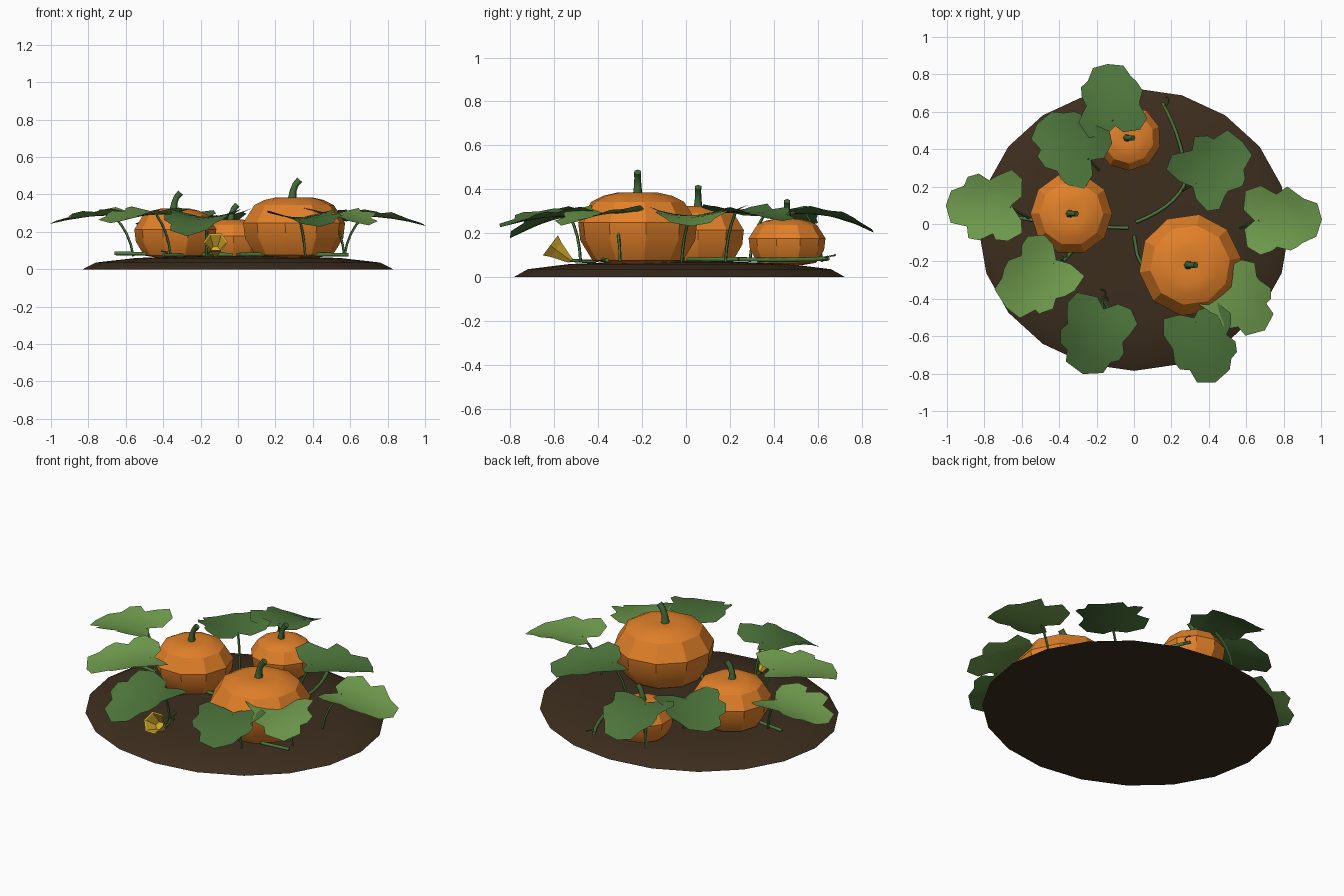
import bpy, bmesh, math, random
from mathutils import Vector

if "Cube" in bpy.data.objects:
    bpy.data.objects.remove(bpy.data.objects["Cube"])

random.seed(4)


def material(name, rgb):
    m = bpy.data.materials.new(name)
    m.diffuse_color = (*rgb, 1)
    m.use_nodes = True
    m.node_tree.nodes["Principled BSDF"].inputs["Base Color"].default_value = m.diffuse_color
    return m


SOIL = material("soil brown", (0.046, 0.027, 0.013))
ORANGE = material("pumpkin orange", (0.76, 0.217, 0.022))
STEM = material("stem green", (0.055, 0.14, 0.037))
VINE = material("vine green", (0.075, 0.19, 0.048))
LEAF = material("leaf green", (0.075, 0.18, 0.045))
LIGHT = material("light leaf green", (0.16, 0.33, 0.075))
YELLOW = material("flower yellow", (0.66, 0.41, 0.025))


def make(name, verts, faces, mat, smooth=None):
    """Mesh object; smooth is the angle in degrees above which edges stay sharp."""
    me = bpy.data.meshes.new(name)
    me.from_pydata([tuple(v) for v in verts], [], faces)
    bm = bmesh.new()
    bm.from_mesh(me)
    bmesh.ops.recalc_face_normals(bm, faces=bm.faces)
    bm.to_mesh(me)
    bm.free()
    me.materials.append(mat)
    ob = bpy.data.objects.new(name, me)
    bpy.context.collection.objects.link(ob)
    if smooth:
        for p in me.polygons:
            p.use_smooth = True
        me.set_sharp_from_angle(angle=math.radians(smooth))
    return ob


def rings_to_faces(count, n):
    return [(r * n + i, r * n + (i + 1) % n, (r + 1) * n + (i + 1) % n, (r + 1) * n + i)
            for r in range(count - 1) for i in range(n)]


def lathe(name, profile, n, mat, center, scale=(1, 1, 1), rot=0.0, smooth=None):
    """Revolve (radius, height) pairs, then cap both ends."""
    verts = []
    for r, z in profile:
        for i in range(n):
            a = rot + math.tau * i / n
            verts.append((center[0] + scale[0] * r * math.cos(a),
                          center[1] + scale[1] * r * math.sin(a),
                          center[2] + scale[2] * z))
    faces = rings_to_faces(len(profile), n)
    faces.append(tuple(range(n)))
    faces.append(tuple(range((len(profile) - 1) * n, len(profile) * n)))
    return make(name, verts, faces, mat, smooth)


def tube(name, pts, radii, mat, n=6):
    """Round tube through points, one radius per point."""
    pts = [Vector(p) for p in pts]
    verts = []
    for k, p in enumerate(pts):
        t = (pts[min(k + 1, len(pts) - 1)] - pts[max(k - 1, 0)]).normalized()
        side = t.cross(Vector((0.13, 0.99, 0.05))).normalized()
        up = t.cross(side)
        for i in range(n):
            a = math.tau * i / n
            verts.append(p + radii[k] * (math.cos(a) * side + math.sin(a) * up))
    faces = rings_to_faces(len(pts), n)
    faces += [tuple(range(n)), tuple(range(len(verts) - n, len(verts)))]
    return make(name, verts, faces, mat, 65)


def arc(a, b, c, steps=7):
    """Quadratic curve from a to c pulled towards b."""
    a, b, c = Vector(a), Vector(b), Vector(c)
    ts = [i / steps for i in range(steps + 1)]
    return [(1 - t) ** 2 * a + 2 * t * (1 - t) * b + t * t * c for t in ts]


# Soil mound
lathe("soil_mound", [(1, 0), (0.915, 0.036), (0.66, 0.06), (0.35, 0.07), (0.02, 0.072)],
      20, SOIL, (0, -0.03, 0), (0.83, 0.755, 1), 0, 30)

# Pumpkins: ten-sided bodies with a flat band, rounded tops and bent stems
BODY = [(0.40, 0), (0.76, 0.05), (0.965, 0.33), (1.0, 0.58), (0.78, 0.87),
        (0.58, 0.955), (0.34, 1.0), (0.08, 0.97)]
for name, x, y, z, r, h, s, rot in (
        ("large_pumpkin", 0.30, -0.22, 0.06, 0.275, 0.325, 1.0, 8),
        ("medium_pumpkin", -0.335, 0.055, 0.06, 0.219, 0.265, 0.92, 0),
        ("small_pumpkin", -0.03, 0.46, 0.055, 0.175, 0.21, 0.88, 20)):
    lathe(name, BODY, 10, ORANGE, (x, y, z), (r, r, h), math.radians(rot), 28.5)
    top = z + h - 0.012
    tube(name + "_stem",
         [(x - 0.01 * s, y, top), (x - 0.006 * s, y, top + 0.045 * s),
          (x + 0.008 * s, y, top + 0.08 * s), (x + 0.03 * s, y, top + 0.105 * s)],
         [0.024 * s, 0.018 * s, 0.017 * s, 0.018 * s], STEM)

# Leaves: lobed outline, cupped sides and a drooping tip
HALF = [(-0.055, 0.06), (-0.05, 0.15), (0.02, 0.19), (0.085, 0.17), (0.12, 0.15),
        (0.18, 0.175), (0.235, 0.155), (0.255, 0.115), (0.325, 0.095)]
OUTLINE = [(0.0, 0.0)] + HALF + [(0.352, 0.0)] + [(u, -v) for u, v in reversed(HALF)]


def leaf(name, x, y, z, angle, mat, size, droop):
    n = len(OUTLINE)
    ca, sa = math.cos(math.radians(angle)), math.sin(math.radians(angle))
    jitter = [(random.uniform(-0.012, 0.012), random.uniform(-0.012, 0.012))
              for _ in OUTLINE]
    verts = []
    for f in (0.33, 0.66, 1.0):
        for (u, v), (ju, jv) in zip(OUTLINE, jitter):
            # rings shrink towards a point inside the blade
            u = (0.09 + (u + ju - 0.09) * f) * size
            v = (v + jv) * f * size
            dz = -droop * u * u + 1.1 * v * v
            verts.append((x + u * ca - v * sa, y + u * sa + v * ca, z + dz))
    faces = rings_to_faces(3, n) + [tuple(range(n))]
    ob = make(name, verts, faces, mat, 40)
    # keep the upper side facing up
    if sum(p.normal.z for p in ob.data.polygons) < 0:
        ob.data.flip_normals()


# Each leaf: attachment x, y, z, heading, material, stalk root, size, droop
LEAVES = [
    ("back_leaf", -0.11, 0.53, 0.288, 95, LEAF, (-0.17, 0.62), 0.94, 0.8),
    ("back_left_leaf", -0.23, 0.34, 0.278, 145, LEAF, (-0.19, 0.29), 1.0, 0.4),
    ("back_right_leaf", 0.32, 0.21, 0.292, 43, LEAF, (0.26, 0.18), 1.0, 0.3),
    ("right_leaf", 0.65, 0.02, 0.282, 0, LIGHT, (0.57, -0.02), 0.98, 0.4),
    ("left_leaf", -0.645, 0.09, 0.288, 180, LIGHT, (-0.56, 0.03), 1.0, 0.35),
    ("front_left_leaf", -0.42, -0.20, 0.292, 222, LIGHT, (-0.36, -0.17), 1.03, 0.35),
    ("front_leaf", -0.165, -0.46, 0.28, 252, LEAF, (-0.17, -0.40), 1.0, 0.8),
    ("front_right_leaf", 0.32, -0.51, 0.278, 288, LEAF, (0.36, -0.48), 1.0, 0.4),
    ("right_front_leaf", 0.49, -0.31, 0.29, 308, LIGHT, (0.57, -0.30), 0.92, 0.5),
]
for name, x, y, z, ang, mat, (rx, ry), size, droop in LEAVES:
    leaf(name, x, y, z, ang, mat, size, droop)
    path = arc((rx, ry, 0.07), (rx * 0.8 + x * 0.2, ry * 0.8 + y * 0.2, 0.2),
               (x + 0.02 * math.cos(math.radians(ang)),
                y + 0.02 * math.sin(math.radians(ang)), z - 0.002), 4)
    tube(name + "_stalk", path, [0.007] * 5, VINE, 5)

# Vines creeping over the soil from the middle
VINES = [
    ("back_vine", (0.01, 0.01, 0.08), (0.24, 0.10, 0.08), (0.28, 0.24, 0.082)),
    ("back_vine_end", (0.28, 0.24, 0.082), (0.26, 0.46, 0.075), (0.15, 0.65, 0.085)),
    ("left_vine", (-0.03, -0.02, 0.078), (-0.30, -0.02, 0.08), (-0.66, 0.04, 0.085)),
    ("right_vine", (0.0, -0.06, 0.078), (0.02, -0.46, 0.08), (0.59, -0.36, 0.078)),
    ("front_left_vine", (-0.24, -0.02, 0.075), (-0.30, -0.12, 0.075), (-0.40, -0.22, 0.075)),
]
for name, a, b, c in VINES:
    tube(name, arc(a, b, c), [0.010] * 8, VINE)


# Curly tendrils
def tendril(name, x, y, z, ang):
    pts = []
    for i in range(12):
        a = i * 0.8
        pts.append((x + 0.005 * i * math.cos(ang) + 0.012 * math.cos(a),
                    y + 0.005 * i * math.sin(ang) + 0.012 * math.sin(a), z + 0.002 * i))
    tube(name, pts, [0.004] * 12, VINE, 4)


tendril("back_tendril", 0.16, 0.62, 0.08, 1.2)
tendril("front_tendril", -0.15, -0.41, 0.075, 1.9)
tendril("left_tendril", -0.36, -0.17, 0.075, 3.9)

# Trumpet flower opening to the front, with an inner throat
flower_axis = Vector((0, -0.80, 0.60))
base = Vector((-0.12, -0.525, 0.075))
steps = [(0.0, 0.014), (0.05, 0.034), (0.085, 0.048), (0.116, 0.066),
         (0.112, 0.058), (0.05, 0.024)]
n, verts = 6, []
side, up = Vector((1, 0, 0)), Vector((0, 0.60, 0.80))
for d, r in steps:
    for i in range(n):
        a = math.tau * i / n
        verts.append(base + flower_axis * d + r * (math.cos(a) * side + math.sin(a) * up))
make("flower", verts, rings_to_faces(len(steps), n)
     + [tuple(range(n)), tuple(range(len(verts) - n, len(verts)))], YELLOW)
tube("flower_stalk", arc((-0.16, -0.41, 0.072), (-0.13, -0.46, 0.07), (-0.12, -0.53, 0.078), 4),
     [0.008] * 5, VINE, 5)
